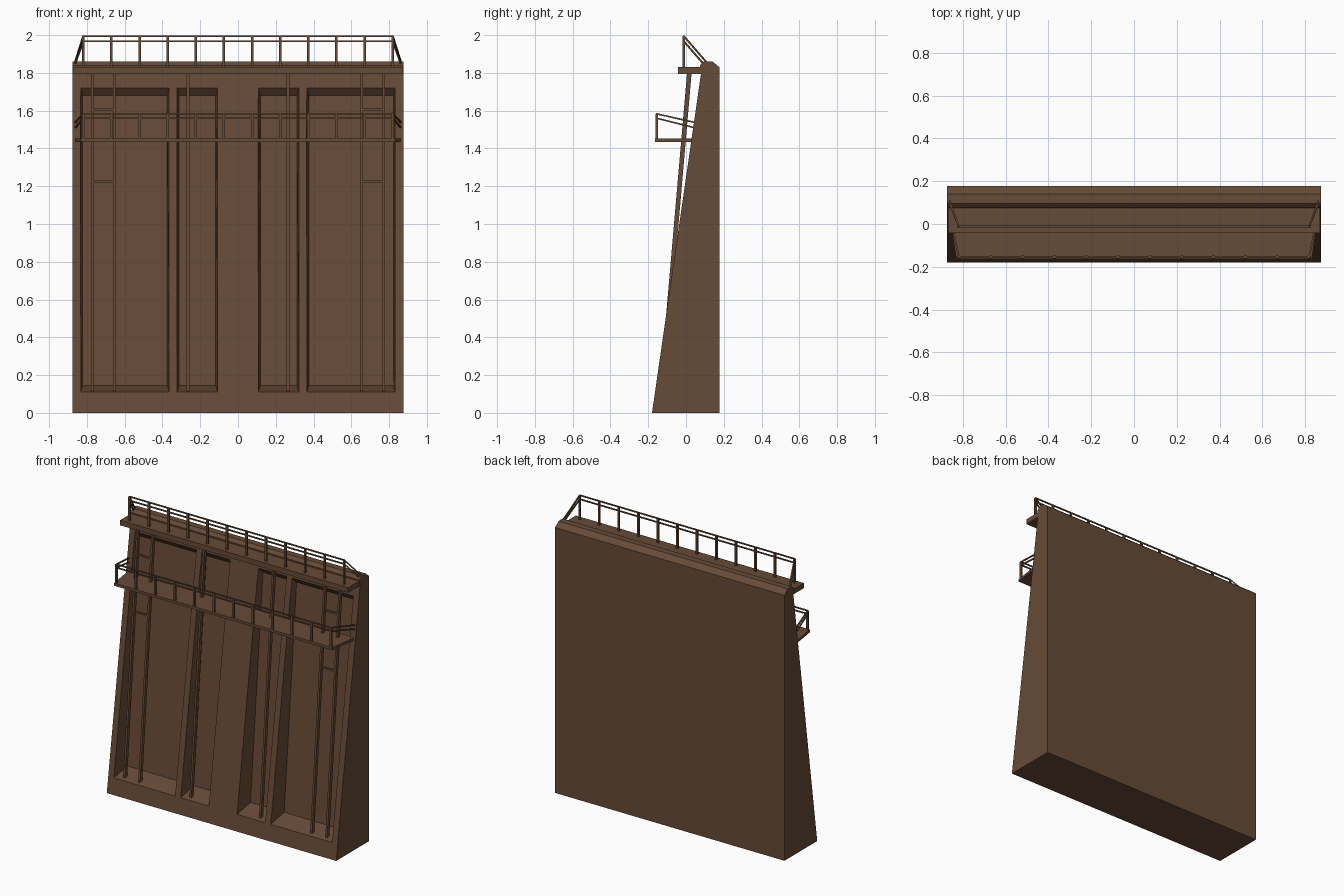
import bpy, bmesh
from mathutils import Vector

if "Cube" in bpy.data.objects:
    bpy.data.objects.remove(bpy.data.objects["Cube"])

brown = bpy.data.materials.new("weathered_brown")
brown.diffuse_color = (0.133, 0.069, 0.038, 1)
brown.use_nodes = True
brown.node_tree.nodes["Principled BSDF"].inputs["Base Color"].default_value = brown.diffuse_color


def make(name, verts, faces):
    me = bpy.data.meshes.new(name)
    me.from_pydata(verts, [], faces)
    bm = bmesh.new()
    bm.from_mesh(me)
    bmesh.ops.recalc_face_normals(bm, faces=bm.faces)
    bm.to_mesh(me)
    bm.free()
    me.materials.append(brown)
    ob = bpy.data.objects.new(name, me)
    bpy.context.collection.objects.link(ob)
    return ob


def loft(name, a, b):
    """Closed solid between two loops of equal length."""
    n = len(a)
    faces = [tuple(range(n)), tuple(range(n, 2 * n))]
    faces += [(i, (i + 1) % n, n + (i + 1) % n, n + i) for i in range(n)]
    return make(name, list(a) + list(b), faces)


def bar(name, p, q, w=0.01, d=0.01):
    """Square bar from p to q; w across, d in depth."""
    p, q = Vector(p), Vector(q)
    t = (q - p).normalized()
    up = Vector((0, 1, 0)) if abs(t.y) < 0.6 else Vector((0, 0, 1))
    u = t.cross(up).normalized() * w / 2
    v = t.cross(u).normalized() * d / 2
    ring = [u + v, u - v, -u - v, -u + v]
    return loft(name, [p + r for r in ring], [q + r for r in ring])


def face_y(z):      # sloping front face of the wall
    return -0.18 + 0.1444 * z


def back_y(z):      # back of the recesses
    return -0.045 + 0.088 * z


def pole_y(z):      # centre line of the poles
    return -0.138 + 0.0865 * z


# wedge-shaped wall with chamfered coping
profile = [(-0.18, 0), (0.177, 0), (0.177, 1.83), (0.14, 1.86), (0.095, 1.86),
           (0.075, 1.84), (face_y(1.79), 1.79)]
wall = loft("wall", [(-0.875, y, z) for y, z in profile],
            [(0.875, y, z) for y, z in profile])

# four tapered recesses cut into the front
cutters = []
for x0, x1 in ((-0.832, -0.365), (-0.322, -0.108), (0.108, 0.322), (0.365, 0.832)):
    outer = [Vector((x, face_y(z), z)) for x, z in
             ((x0, 0.11), (x1, 0.11), (x1, 1.72), (x0, 1.72))]
    i = 0.01
    inner = [Vector((x, back_y(z), z)) for x, z in
             ((x0 + i, 0.145), (x1 - i, 0.145), (x1 - i, 1.68), (x0 + i, 1.68))]
    front = [o + (o - n) * 0.3 for o, n in zip(outer, inner)]
    c = loft("recess_cutter", front, inner)
    c.hide_render = True
    m = wall.modifiers.new("recess", 'BOOLEAN')
    m.operation, m.solver, m.object = 'DIFFERENCE', 'EXACT', c
    cutters.append(c)
bpy.context.view_layer.update()
cut = bpy.data.meshes.new_from_object(
    wall.evaluated_get(bpy.context.evaluated_depsgraph_get()))
wall.modifiers.clear()
wall.data = cut
for c in cutters:
    bpy.data.objects.remove(c)

# decks
loft("upper_deck", [(-0.87, -0.042, 1.795), (0.87, -0.042, 1.795), (0.87, 0.11, 1.795), (-0.87, 0.11, 1.795)],
     [(-0.87, -0.042, 1.83), (0.87, -0.042, 1.83), (0.87, 0.11, 1.83), (-0.87, 0.11, 1.83)])
foot = [(-0.832, -0.163), (0.832, -0.163), (0.862, 0.04), (-0.862, 0.04)]
loft("lower_deck", [(x, y, 1.435) for x, y in foot], [(x, y, 1.453) for x, y in foot])

# railings: posts, two long rails, sloping end rails
E = 0.819
for name, y, z0, tops, ends in (
        ("upper", -0.012, 1.83, (1.995, 1.968), ((0.105, 1.86), (0.09, 1.85))),
        ("lower", -0.155, 1.45, (1.583, 1.56), ((0.045, 1.538), (0.045, 1.51)))):
    for k in range(12):
        x = -E + 2 * E * k / 11
        bar(name + "_post", (x, y, z0), (x, y, tops[0]), 0.013, 0.013)
    for zt, (ye, ze) in zip(tops, ends):
        bar(name + "_rail", (-E, y, zt), (E, y, zt), 0.008, 0.008)
        for s in (-1, 1):
            bar(name + "_end_rail", (s * E, y, zt), (s * 0.862, ye, ze), 0.008, 0.008)

# leaning poles and ladder rungs
for s in (-1, 1):
    for x in (0.265, 0.656, 0.771):
        bar("pole", (s * x, pole_y(0.11), 0.11), (s * x, pole_y(1.8), 1.8), 0.014, 0.024)
    for z in (1.225, 1.605):
        bar("rung", (s * 0.656, pole_y(z), z), (s * 0.771, pole_y(z), z), 0.012, 0.012)
